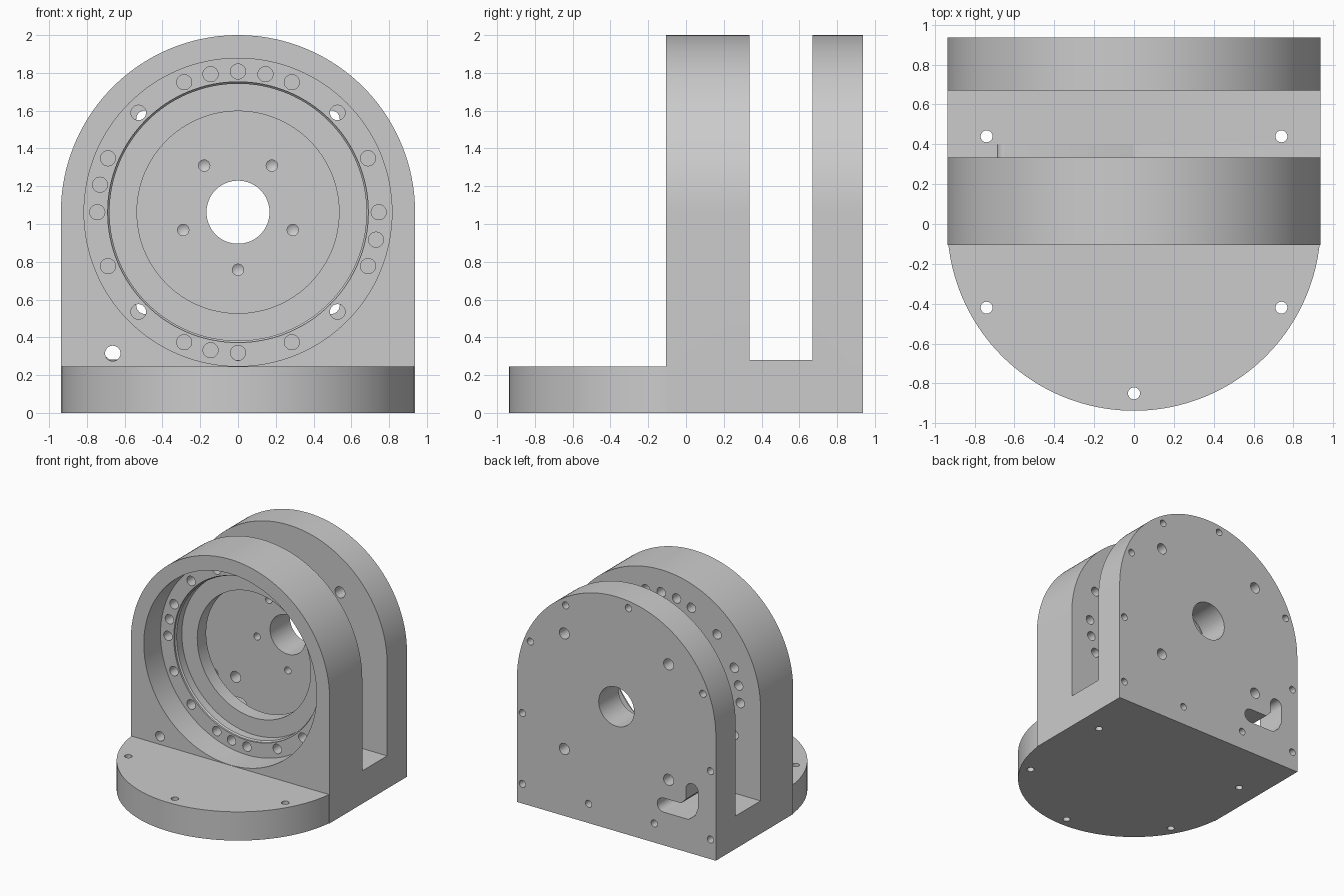
import bpy, bmesh, math
from mathutils import Vector, Matrix

if "Cube" in bpy.data.objects:
    bpy.data.objects.remove(bpy.data.objects["Cube"])

R, CZ = 0.9375, 1.0625               # arch radius, bore axis height
FRONT, GAP0, GAP1, BACK = -0.105, 0.335, 0.67, 0.9375
FLOOR, PLATE = 0.28, 0.245

grey = bpy.data.materials.new("machined grey")
grey.diffuse_color = (0.6, 0.6, 0.6, 1)
grey.use_nodes = True
grey.node_tree.nodes["Principled BSDF"].inputs["Base Color"].default_value = grey.diffuse_color


def arc(cx, cy, r, a0, a1, n):
    return [(cx + r * math.cos(math.radians(a0 + (a1 - a0) * i / n)),
             cy + r * math.sin(math.radians(a0 + (a1 - a0) * i / n))) for i in range(n + 1)]


def prism(bm, pts, lo, hi, axis):
    """Extrude a flat outline along y (outline is x,z) or z (outline is x,y)."""
    put = (lambda p, h: (p[0], h, p[1])) if axis == "y" else (lambda p, h: (p[0], p[1], h))
    face = bm.faces.new([bm.verts.new(put(p, lo)) for p in pts])
    ext = bmesh.ops.extrude_face_region(bm, geom=[face])["geom"]
    move = Vector(put((0, 0), hi)) - Vector(put((0, 0), lo))
    bmesh.ops.translate(bm, vec=move, verts=[v for v in ext if isinstance(v, bmesh.types.BMVert)])


def lathe(bm, profile, x, z, n):
    """Closed turned solid on a y-parallel axis; profile is (radius, y), r = 0 is a tip."""
    rings = []
    for r, y in profile:
        k = n if r > 0 else 1
        rings.append([bm.verts.new((x + r * math.cos(math.tau * i / n), y,
                                    z + r * math.sin(math.tau * i / n))) for i in range(k)])
    for a, b in zip(rings, rings[1:]):
        for i in range(n):
            j = (i + 1) % n
            bm.faces.new([a[i], a[j], b[0]] if len(b) == 1 else [a[i], a[j], b[j], b[i]])
    for ring in (rings[0], rings[-1]):
        if len(ring) > 1:
            bm.faces.new(ring)


def hole_y(bm, x, z, r, y0, y1, n=24):
    lathe(bm, [(r, y0), (r, y1)], x, z, n)


def make(name, bm):
    bmesh.ops.recalc_face_normals(bm, faces=bm.faces)
    me = bpy.data.meshes.new(name)
    bm.to_mesh(me)
    bm.free()
    me.materials.append(grey)
    ob = bpy.data.objects.new(name, me)
    bpy.context.collection.objects.link(ob)
    return ob


def boolean(target, tool, operation):
    tool.hide_render = True
    bpy.context.view_layer.objects.active = target
    mod = target.modifiers.new("cut", "BOOLEAN")
    mod.operation, mod.object, mod.solver = operation, tool, "EXACT"
    bpy.ops.object.modifier_apply(modifier=mod.name)
    bpy.data.objects.remove(tool)


# Arched block that becomes both uprights
bm = bmesh.new()
prism(bm, [(-R, 0), (R, 0)] + arc(0, CZ, R, 0, 180, 96), FRONT, BACK, "y")
body = make("bearing_housing", bm)

# Rounded front foot plate
bm = bmesh.new()
prism(bm, arc(0, 0, R, 183, 357, 96), 0, PLATE, "z")
boolean(body, make("foot_plate", bm), "UNION")

# Gap between the uprights
bm = bmesh.new()
prism(bm, [(-1.2, FLOOR), (1.2, FLOOR), (1.2, 2.3), (-1.2, 2.3)], GAP0, GAP1, "y")
boolean(body, make("gap_cutter", bm), "DIFFERENCE")

# Stepped bearing bore in the front upright
bm = bmesh.new()
lathe(bm, [(0.815, -0.3), (0.815, 0.12), (0.69, 0.12), (0.69, 0.135), (0.68, 0.145),
           (0.68, 0.215), (0.535, 0.215), (0.535, 0.4)], 0, CZ, 128)
boolean(body, make("bore_cutter", bm), "DIFFERENCE")

bm = bmesh.new()
# Bolt circle on the bore ledge, in steps of 1/32 turn
for step in (0, 2, 4, 6, 7, 8, 9, 10, 12, 14, 15, 16, 18, 20, 22, 23, 24, 26, 28, 30, 31):
    a = math.tau * step / 32
    hole_y(bm, 0.745 * math.cos(a), CZ + 0.745 * math.sin(a), 0.04, 0.05, 0.4)
# Cable hole in the front upright
hole_y(bm, -0.663, 0.315, 0.041, -0.2, 0.4)
# Shaft hole and four bolt holes through the rear upright
hole_y(bm, 0, CZ, 0.167, 0.6, 1.0, 64)
for sx in (-1, 1):
    for sz in (-1, 1):
        hole_y(bm, 0.492 * sx, CZ + 0.492 * sz, 0.047, 0.6, 1.0)
# Five blind holes with drill tips around the shaft
for k in range(5):
    a = math.radians(-90 + 72 * k)
    lathe(bm, [(0.03, 0.6), (0.03, 0.91), (0, 0.93)], 0.305 * math.cos(a), CZ + 0.305 * math.sin(a), 24)
# Blind cover screw holes along the rear rim
for x, z in [(0.479, 1.797), (-0.113, 1.932), (0.812, 1.40), (-0.815, 1.39), (0.887, 0.77),
             (-0.887, 0.75), (0.887, 0.167), (-0.887, 0.167), (0.263, 0.164), (-0.357, 0.162)]:
    hole_y(bm, x, z, 0.03, 0.80, 1.0)
# Bent cable slot in the rear upright
slot = (arc(-0.445, 0.343, 0.06, -90, 90, 12) + [(-0.61, 0.403), (-0.656, 0.45)]
        + arc(-0.713, 0.54, 0.057, 0, 180, 12) + [(-0.77, 0.40), (-0.74, 0.33), (-0.68, 0.283)])
prism(bm, slot, 0.6, 1.0, "y")
# Vertical mounting holes
for x, y in [(-0.74, 0.44), (0.74, 0.44), (-0.74, -0.42), (0.74, -0.42), (0, -0.85)]:
    prism(bm, arc(x, y, 0.03, 0, 345, 23), -0.1, 0.36, "z")
boolean(body, make("hole_cutter", bm), "DIFFERENCE")

body.select_set(True)
bpy.context.view_layer.objects.active = body
bpy.ops.object.shade_smooth_by_angle(angle=math.radians(30))
